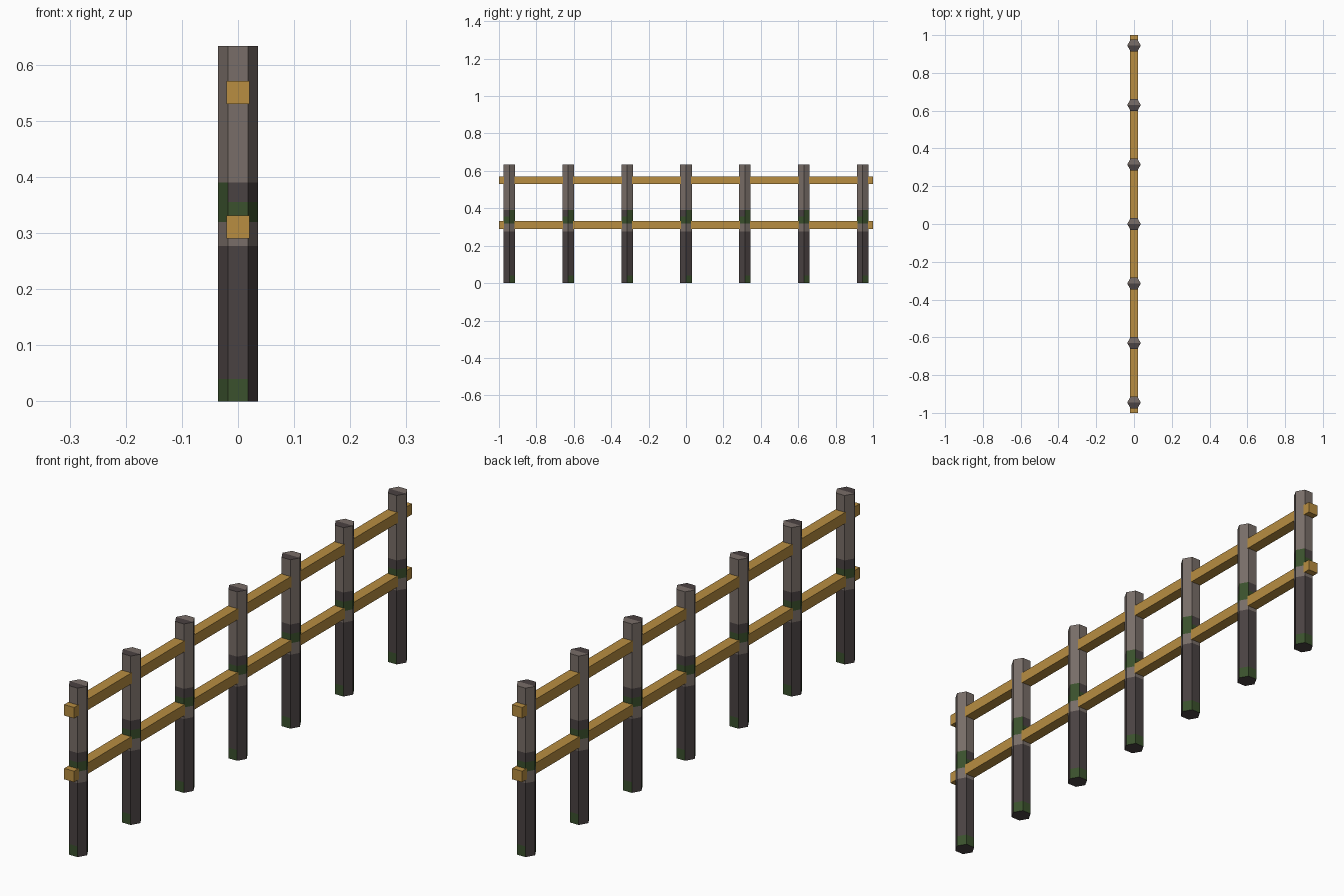
import bpy, bmesh
from math import cos, sin, radians

cube = bpy.data.objects.get("Cube")
if cube:
    bpy.data.objects.remove(cube, do_unlink=True)


def make_material(name, rgb):
    mat = bpy.data.materials.new(name)
    mat.use_nodes = True
    mat.diffuse_color = (*rgb, 1)
    mat.node_tree.nodes["Principled BSDF"].inputs["Base Color"].default_value = (*rgb, 1)
    return mat


LIGHT, DARK, MOSS = range(3)
post_materials = [
    make_material("weathered_wood", (0.19, 0.155, 0.138)),
    make_material("damp_wood", (0.068, 0.054, 0.054)),
    make_material("moss_green", (0.043, 0.082, 0.026)),
]
rail_material = make_material("golden_wood", (0.48, 0.27, 0.053))

RADIUS = 0.036
LEVELS = [0, 0.04, 0.277, 0.32, 0.355, 0.39, 0.633]


def band_colour(side, band):
    """Wood bands up the post, with moss varying from side to side."""
    corner = side % 3 == 0          # the two opposite sides with taller moss
    if band == 0:
        return DARK if side % 3 == 2 else MOSS
    if band == 3:
        return MOSS
    if band == 4:
        return MOSS if corner else DARK
    return DARK if band == 1 else LIGHT


def build_post_mesh():
    bm = bmesh.new()
    rings = [[bm.verts.new((RADIUS * cos(radians(60 * i)),
                            RADIUS * sin(radians(60 * i)), z)) for i in range(6)]
             for z in LEVELS]
    # banded sides
    for band, (low, high) in enumerate(zip(rings, rings[1:])):
        for side in range(6):
            nxt = (side + 1) % 6
            face = bm.faces.new((low[side], low[nxt], high[nxt], high[side]))
            face.material_index = band_colour(side, band)
    # end caps, each split into a back and a front half
    for ring, back, front in ((rings[0], DARK, DARK), (rings[-1], LIGHT, DARK)):
        for start, colour in ((0, back), (3, front)):
            face = bm.faces.new([ring[(start + k) % 6] for k in range(4)])
            face.material_index = colour
    bmesh.ops.recalc_face_normals(bm, faces=bm.faces[:])
    mesh = bpy.data.meshes.new("post")
    bm.to_mesh(mesh)
    bm.free()
    for mat in post_materials:
        mesh.materials.append(mat)
    return mesh


# seven evenly spaced posts
post_mesh = build_post_mesh()
for i in range(7):
    post = bpy.data.objects.new(f"post_{i + 1}", post_mesh)
    post.location.y = (i - 3) * 0.315
    bpy.context.collection.objects.link(post)

# two full-length rails
for name, z in (("lower_rail", 0.311), ("upper_rail", 0.55)):
    bpy.ops.mesh.primitive_cube_add(size=1, location=(0, 0, z))
    rail = bpy.context.object
    rail.name = name
    rail.scale = (0.041, 2, 0.041)
    rail.data.materials.append(rail_material)
